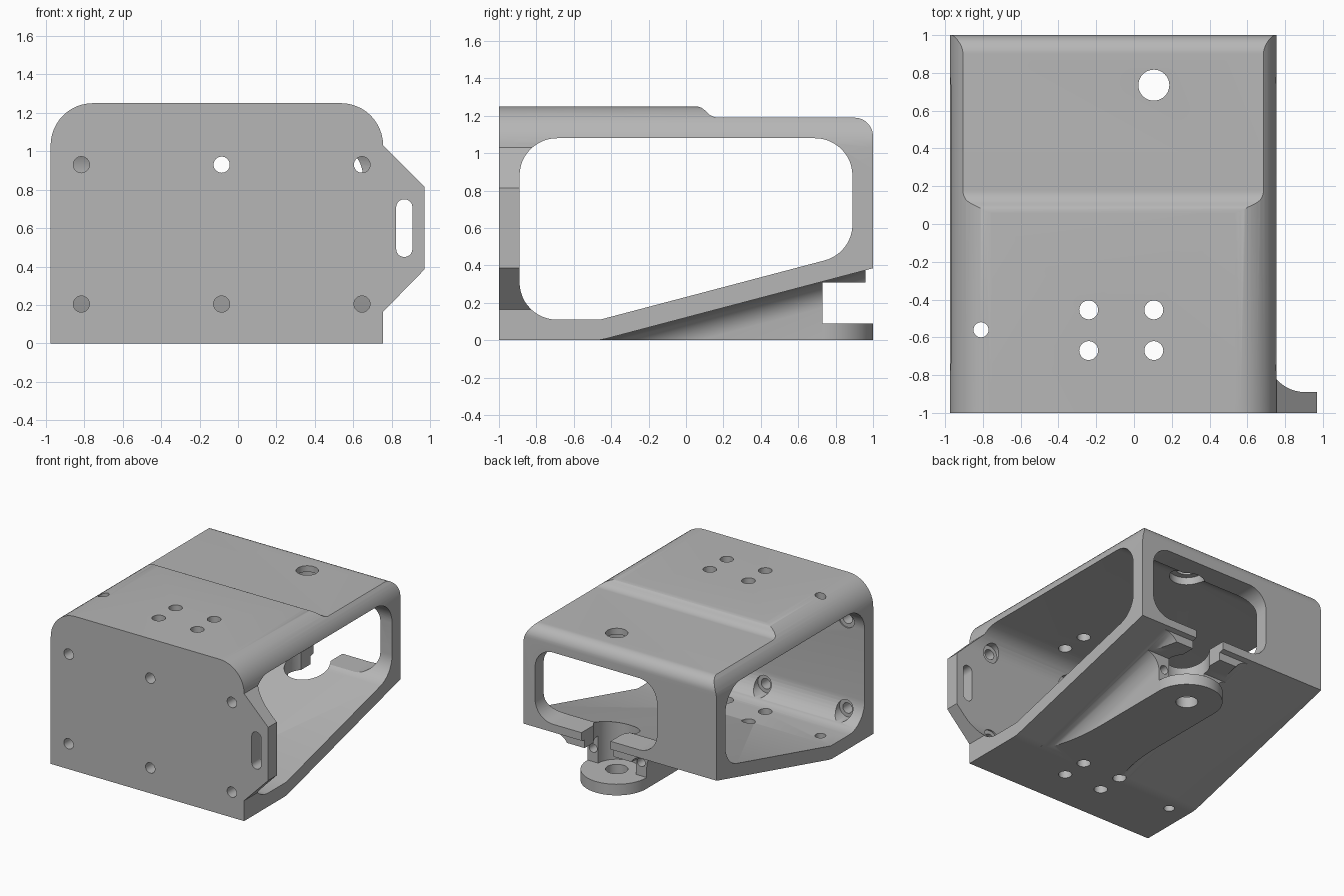
import bpy, bmesh, math
from mathutils import Vector

cube = bpy.data.objects.get("Cube")
if cube:
    bpy.data.objects.remove(cube, do_unlink=True)

grey = bpy.data.materials.new("light_grey")
grey.use_nodes = True
grey.diffuse_color = (0.47, 0.47, 0.47, 1)
grey.node_tree.nodes["Principled BSDF"].inputs["Base Color"].default_value = (0.47, 0.47, 0.47, 1)


def rounded(corners, steps=12):
    """Outline from (a, b, radius) corners, each filleted with an arc."""
    out = []
    n = len(corners)
    for i, (a, b, r) in enumerate(corners):
        p = Vector((a, b))
        if r == 0:
            out.append(p)
            continue
        d1 = (Vector(corners[i - 1][:2]) - p).normalized()
        d2 = (Vector(corners[(i + 1) % n][:2]) - p).normalized()
        half = d1.angle(d2) / 2
        centre = p + (d1 + d2).normalized() * (r / math.sin(half))
        s = p + d1 * (r / math.tan(half)) - centre
        e = p + d2 * (r / math.tan(half)) - centre
        sweep = s.angle_signed(e)
        start = math.atan2(s.y, s.x)
        for k in range(steps + 1):
            t = start - sweep * k / steps
            out.append(centre + Vector((math.cos(t), math.sin(t))) * r)
    return out


def box2d(a0, a1, b0, b1, r=0):
    return rounded([(a0, b0, r), (a1, b0, r), (a1, b1, r), (a0, b1, r)])


def circle(a, b, r, n=40):
    return [Vector((a + r * math.cos(math.tau * i / n), b + r * math.sin(math.tau * i / n)))
            for i in range(n)]


def prism(name, pts, axis, lo, hi, shear=None):
    """Extrude a 2D outline along x, y or z."""
    place = {"x": lambda p, t: (t, p.x, p.y),
             "y": lambda p, t: (p.x, t, p.y),
             "z": lambda p, t: (p.x, p.y, t)}[axis]
    bm = bmesh.new()
    bottom = [bm.verts.new(place(p, lo)) for p in pts]
    top = [bm.verts.new(place(p, hi)) for p in pts]
    bm.faces.new(bottom)
    bm.faces.new(top)
    for i in range(len(pts)):
        j = (i + 1) % len(pts)
        bm.faces.new((bottom[i], bottom[j], top[j], top[i]))
    if shear:
        for v in bm.verts:
            v.co.z += shear(v.co.y)
    bmesh.ops.recalc_face_normals(bm, faces=bm.faces)
    mesh = bpy.data.meshes.new(name)
    bm.to_mesh(mesh)
    bm.free()
    mesh.materials.append(grey)
    obj = bpy.data.objects.new(name, mesh)
    bpy.context.scene.collection.objects.link(obj)
    return obj


def combine(target, tool, operation):
    """Apply a boolean and discard the tool."""
    mod = target.modifiers.new("cut", "BOOLEAN")
    mod.operation = operation
    mod.solver = "EXACT"
    mod.object = tool
    bpy.context.view_layer.update()
    graph = bpy.context.evaluated_depsgraph_get()
    mesh = bpy.data.meshes.new_from_object(target.evaluated_get(graph))
    target.modifiers.clear()
    target.data = mesh
    bpy.data.objects.remove(tool, do_unlink=True)


def cut(target, *args):
    combine(target, prism("cutter", *args), "DIFFERENCE")


LEFT, RIGHT, TOP = 0.755, -0.975, 1.25
WALL, BEND, RISE = 0.11, -0.46, 0.385
PIVOT_X, PIVOT_Y, LUG_R = 0.105, 0.735, 0.265
slope = RISE / (1 - BEND)

# Housing: front outline crossed with the stepped, sloping side outline
body = prism("bracket_housing", rounded([(RIGHT, 0, 0), (LEFT, 0, 0), (LEFT, TOP, 0.22),
                                         (RIGHT, TOP, 0.22)]), "y", -1, 1)
side = rounded([(-1.2, 0, 0), (BEND, 0, 0.3), (1, RISE, 0), (1, 1.19, 0.1),
                (0.14, 1.19, 0.09), (0.08, TOP, 0.07), (0, TOP + 0.001, 0), (-1.2, TOP + 0.001, 0)])
combine(body, prism("side_outline", side, "x", -1.5, 1.5), "INTERSECT")

# Side ear of the front plate
ear = rounded([(0.5, 0.165, 0), (LEFT, 0.165, 0), (0.97, RISE, 0), (0.97, 0.815, 0),
               (LEFT, 1.03, 0), (0.5, 1.03, 0)])
combine(body, prism("ear", ear, "y", -1, -0.6), "UNION")

# Pivot lug under the floor, with a fillet against the slope
fillet = 0.14
half = [Vector((LUG_R + fillet, 0.05))]
for k in range(11):
    t = math.pi / 2 * k / 10
    half.append(Vector((LUG_R + fillet * (1 - math.sin(t)), fillet * (math.cos(t) - 1))))
half.append(Vector((LUG_R, -0.6)))
section = [Vector((PIVOT_X + p.x, p.y)) for p in half]
section += [Vector((PIVOT_X - p.x, p.y)) for p in reversed(half)]
lug = prism("lug", section, "y", -0.85, 0.96, lambda y: slope * (y - BEND))
cut(lug, box2d(-2, 2, -2, 2), "z", -3, 0)
cut(lug, box2d(PIVOT_Y - 0.005, 2, -1, 0.31), "x", -2, 2)
combine(body, lug, "UNION")
combine(body, prism("disc", circle(PIVOT_X, PIVOT_Y, LUG_R, 64), "z", 0, 0.09), "UNION")

# Through opening from side to side, and the rear window
opening = rounded([(-0.89, WALL, 0.2), (BEND, WALL, 0), (0.89, WALL + slope * (0.89 - BEND), 0.2),
                   (0.89, 1.08, 0.2), (-0.89, 1.08, 0.2)])
cut(body, opening, "x", -1.5, 1.5)
cut(body, box2d(PIVOT_X - 0.545, PIVOT_X + 0.545, 0.45, 1.03, 0.16), "y", 0.7, 1.2)

# Pivot notch, opening to the rear
cut(body, circle(PIVOT_X, PIVOT_Y, 0.17), "z", 0.09, 0.7)
cut(body, box2d(PIVOT_X - 0.13, PIVOT_X + 0.13, PIVOT_Y, 1.3), "z", 0.09, 0.48)

# Pivot hole, recessed under the roof
cut(body, circle(PIVOT_X, PIVOT_Y, 0.082), "z", -0.2, 1.5)
cut(body, circle(PIVOT_X, PIVOT_Y, 0.13), "z", 0.9, 1.14)

# Vertical mounting holes
for x in (-0.24, 0.105):
    for y in (-0.455, -0.67):
        cut(body, circle(x, y, 0.05, 32), "z", -0.2, 1.5)
cut(body, circle(-0.81, -0.56, 0.04, 32), "z", -0.2, 1.5)

# Front plate screw holes with recesses on the inside
for x in (-0.815, -0.085, 0.645):
    for z in (0.205, 0.93):
        cut(body, circle(x, z, 0.042, 32), "y", -1.2, -0.6)
        cut(body, circle(x, z, 0.072, 32), "y", -0.9, -0.6)

# Ear slot
cut(body, box2d(0.823, 0.907, 0.45, 0.75, 0.0415), "y", -1.2, -0.8)

# Blind screw holes in the lug
for dx in (-0.215, 0.215):
    cut(body, circle(PIVOT_X + dx, 0.2, 0.035, 24), "y", 0.5, 0.9)

bpy.context.view_layer.update()
bpy.ops.object.select_all(action="DESELECT")
body.select_set(True)
bpy.context.view_layer.objects.active = body
bpy.ops.object.shade_smooth_by_angle(angle=math.radians(30))
